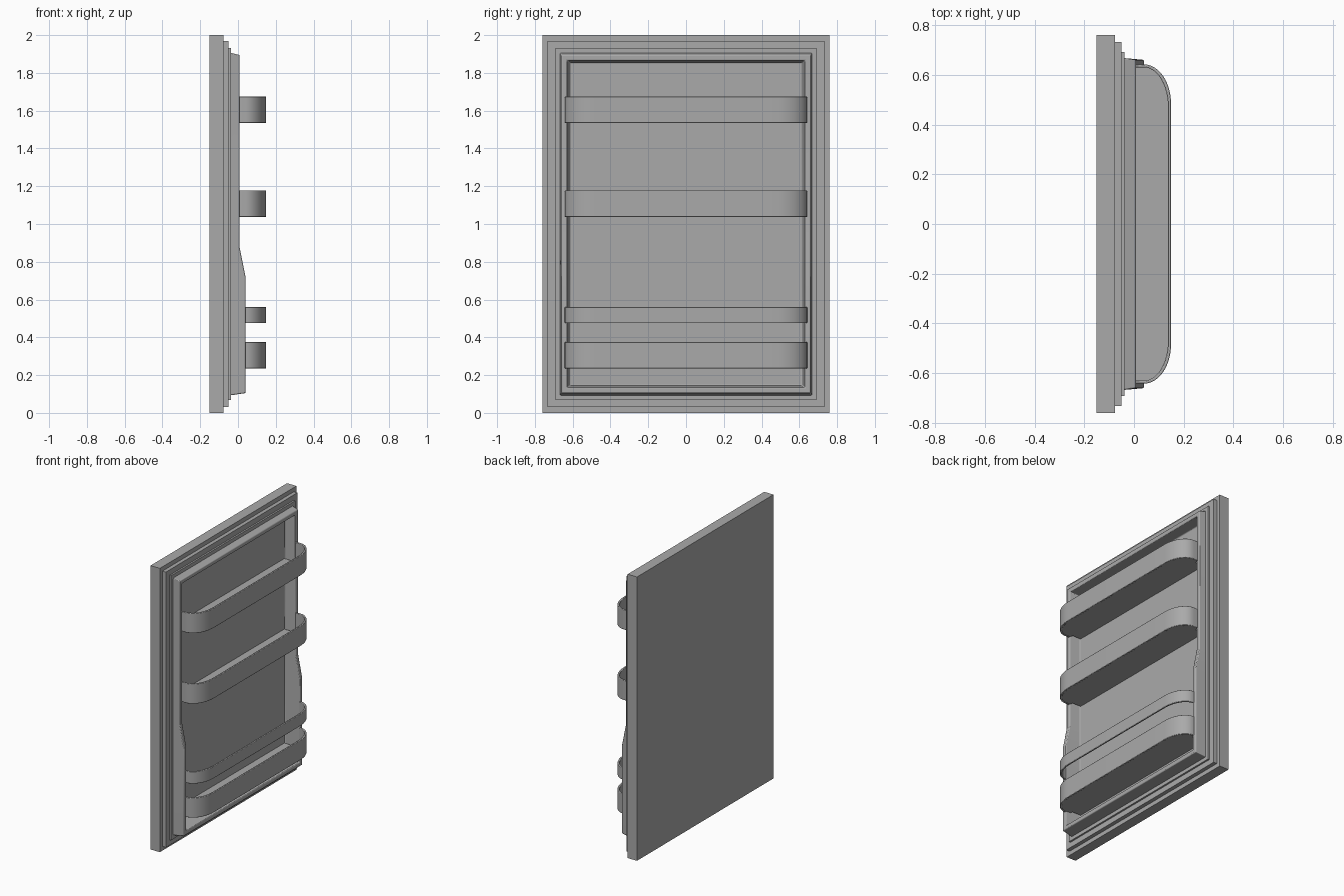
import bpy, bmesh, math

cube = bpy.data.objects.get("Cube")
if cube:
    bpy.data.objects.remove(cube)

grey = bpy.data.materials.new("plain grey")
grey.use_nodes = True
COLOUR = (0.4, 0.4, 0.4, 1)
grey.diffuse_color = COLOUR
grey.node_tree.nodes["Principled BSDF"].inputs["Base Color"].default_value = COLOUR

MID = 1.0        # height of the door centre
FLOOR_X = -0.066  # face of the recessed liner


def finish(name, bm, bevel=0):
    bmesh.ops.recalc_face_normals(bm, faces=bm.faces)
    mesh = bpy.data.meshes.new(name)
    bm.to_mesh(mesh)
    bm.free()
    mesh.materials.append(grey)
    obj = bpy.data.objects.new(name, mesh)
    bpy.context.collection.objects.link(obj)
    bpy.ops.object.select_all(action='DESELECT')
    obj.select_set(True)
    bpy.context.view_layer.objects.active = obj
    if bevel:
        mod = obj.modifiers.new("soft edges", 'BEVEL')
        mod.width, mod.segments = bevel, 2
        mod.limit_method = 'ANGLE'
        mod.angle_limit = math.radians(40)
    bpy.ops.object.shade_smooth_by_angle(angle=math.radians(30))
    return obj


def ring(bm, y, z_half, depth):
    """Rectangular loop with two extra points per side where the rim steps out."""
    heights = (MID - z_half, 0.72, 0.88, MID + z_half)
    path = [(y, z) for z in heights] + [(-y, z) for z in reversed(heights)]
    return [bm.verts.new((depth(z), py, z)) for py, z in path]


def stepped_frame(name, sections, cap_first=False, cap_last=False, bevel=0):
    bm = bmesh.new()
    rings = [ring(bm, y, z, d if callable(d) else (lambda _, d=d: d)) for y, z, d in sections]
    for a, b in zip(rings, rings[1:]):
        for i in range(len(a)):
            j = (i + 1) % len(a)
            bm.faces.new((a[i], a[j], b[j], b[i]))
    if cap_first:
        bm.faces.new(rings[0])
    if cap_last:
        bm.faces.new(rings[-1])
    return finish(name, bm, bevel)


def rim_depth(z):
    t = min(1, max(0, (0.88 - z) / 0.16))
    return 0.008 + 0.032 * t


# Flat outer door slab
bm = bmesh.new()
bmesh.ops.create_cube(bm, size=1)
for v in bm.verts:
    v.co.x = v.co.x * 0.073 - 0.1135
    v.co.y *= 1.52
    v.co.z = v.co.z * 2 + MID
finish("door_panel", bm)

# Stepped seal and raised liner around the recess
stepped_frame("door_seal", [(0.732, 0.97, -0.077), (0.732, 0.97, -0.05),
                            (0.692, 0.932, -0.05), (0.692, 0.932, -0.038),
                            (0.655, 0.895, -0.038)])
stepped_frame("inner_liner", [(0.667, 0.907, -0.04), (0.66, 0.895, rim_depth),
                              (0.63, 0.867, rim_depth), (0.615, 0.855, FLOOR_X)],
              cap_last=True, bevel=0.005)


def tray_outline(back, inset=0):
    """Plan of a door bin: straight sides and a rounded front."""
    half, front, start, run = 0.642 - inset, 0.149 - inset, 0.04, 0.16
    arc = []
    for i in range(13):
        a = math.radians(90 * i / 12)
        arc.append((start + (front - start) * math.sin(a),
                    half - run + run * math.cos(a)))
    right = [(back, half)] + arc
    return right + [(x, -y) for x, y in reversed(right)]


def bin_wall(name, low, high, back):
    bm = bmesh.new()
    outer, inner = tray_outline(back), tray_outline(back, 0.012)
    loops = [[bm.verts.new((x, y, z)) for x, y in plan]
             for plan, z in ((outer, low), (outer, high), (inner, high), (inner, low))]
    for k in range(4):
        a, b = loops[k], loops[(k + 1) % 4]
        for i in range(len(a) - 1):
            bm.faces.new((a[i], a[i + 1], b[i + 1], b[i]))
    for end in (0, -1):
        bm.faces.new([loop[end] for loop in loops])
    finish(name, bm, 0.003)


def bin_floor(name, low):
    bm = bmesh.new()
    plan = [(FLOOR_X, 0.61), (0.0, 0.61)] + tray_outline(0.004, 0.004)
    plan += [(0.0, -0.61), (FLOOR_X, -0.61)]
    face = bm.faces.new([bm.verts.new((x, y, low + 0.002)) for x, y in plan])
    top = bmesh.ops.extrude_face_region(bm, geom=[face])
    for v in top["geom"]:
        if isinstance(v, bmesh.types.BMVert):
            v.co.z += 0.012
    finish(name, bm)


# Three bins with floors, and one open retaining rail
for label, low in (("upper", 1.535), ("middle", 1.038), ("lower", 0.235)):
    bin_wall(label + "_bin_wall", low, low + 0.14, 0.003)
    bin_floor(label + "_bin_floor", low)
bin_wall("bottle_rail", 0.475, 0.56, 0.03)
